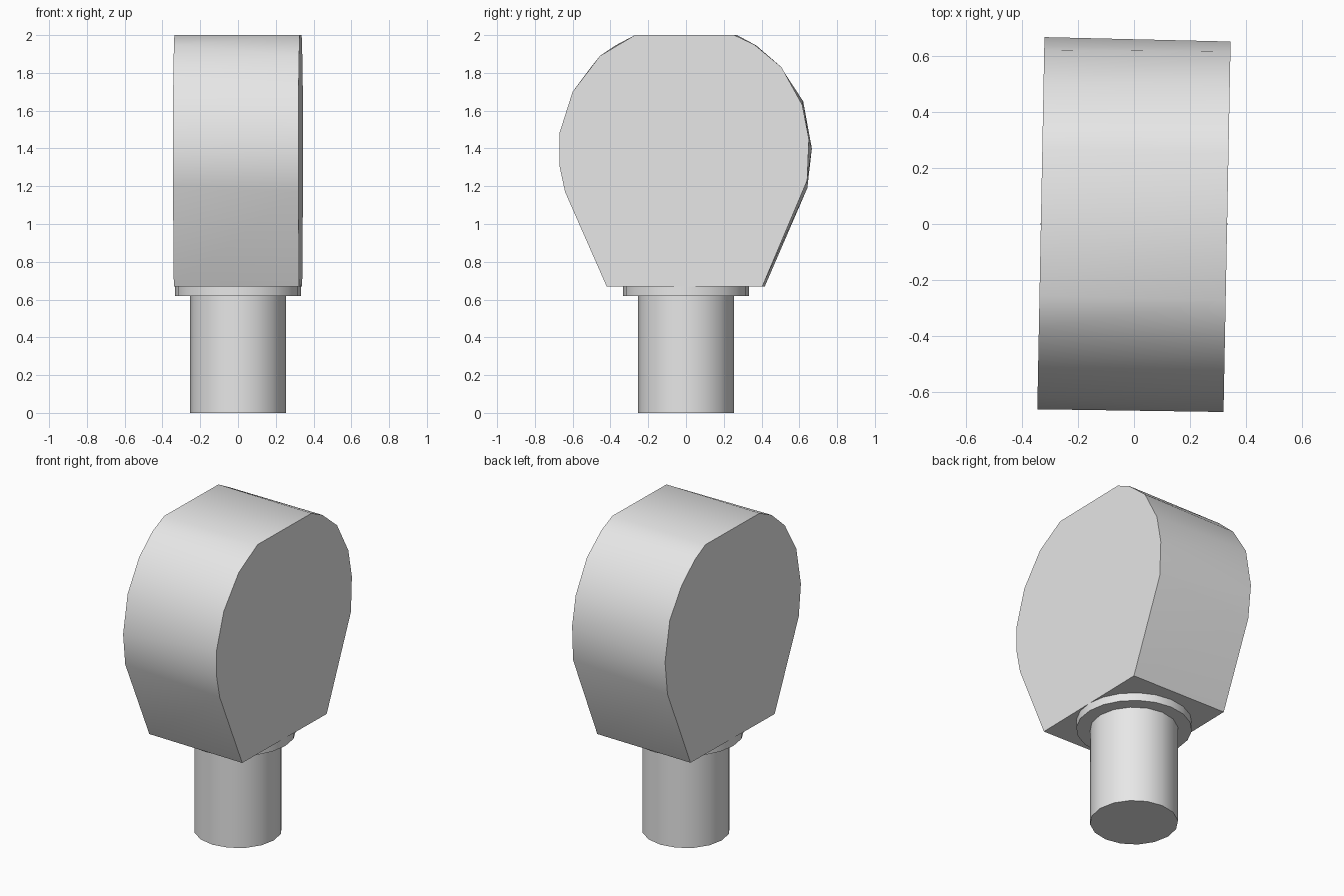
import bpy, bmesh, math

if "Cube" in bpy.data.objects:
    bpy.data.objects.remove(bpy.data.objects["Cube"], do_unlink=True)

grey = bpy.data.materials.new("light grey")
grey.use_nodes = True
COLOUR = (0.8, 0.8, 0.8, 1)
grey.diffuse_color = COLOUR
grey.node_tree.nodes["Principled BSDF"].inputs["Base Color"].default_value = COLOUR


def finish(ob):
    ob.data.materials.append(grey)
    bpy.ops.object.select_all(action='DESELECT')
    ob.select_set(True)
    bpy.context.view_layer.objects.active = ob
    bpy.ops.object.shade_smooth_by_angle(angle=math.radians(30))


def cylinder(name, radius, z0, z1, sides):
    bpy.ops.mesh.primitive_cylinder_add(vertices=sides, radius=radius, depth=z1 - z0,
                                        location=(0, 0, (z0 + z1) / 2))
    ob = bpy.context.object
    ob.name = name
    finish(ob)


# Head: two slightly different (y, z) outlines, bridged across the width
right_outline = [(-0.414, 0.67), (-0.634, 1.17), (-0.664, 1.31), (-0.664, 1.48),
                 (-0.594, 1.70), (-0.449, 1.89), (-0.264, 2.0), (0.262, 2.0),
                 (0.368, 1.95), (0.512, 1.83), (0.622, 1.63), (0.657, 1.45),
                 (0.648, 1.23), (0.411, 0.67)]
left_outline = [(-0.411, 0.67), (-0.646, 1.20), (-0.667, 1.40), (-0.622, 1.64),
                (-0.510, 1.83), (-0.380, 1.945), (-0.264, 2.0), (0.264, 2.0),
                (0.366, 1.945), (0.496, 1.83), (0.614, 1.65), (0.660, 1.40),
                (0.636, 1.19), (0.411, 0.67)]
HALF_WIDTH = 0.332
bm = bmesh.new()
a = [bm.verts.new((HALF_WIDTH, y, z)) for y, z in right_outline]
b = [bm.verts.new((-HALF_WIDTH, y, z)) for y, z in left_outline]
bm.faces.new(a)
bm.faces.new(b[::-1])
for i in range(len(a)):
    j = (i + 1) % len(a)
    bm.faces.new((a[i], b[i], a[j]))
    bm.faces.new((a[j], b[i], b[j]))
bmesh.ops.recalc_face_normals(bm, faces=bm.faces)
mesh = bpy.data.meshes.new("head")
bm.to_mesh(mesh)
bm.free()
head = bpy.data.objects.new("head", mesh)
bpy.context.collection.objects.link(head)
head.rotation_euler.z = math.radians(-1.1)
finish(head)

# Collar under the head and the round shaft
cylinder("collar", 0.333, 0.62, 0.68, 20)
cylinder("shaft", 0.254, 0.0, 0.64, 16)
